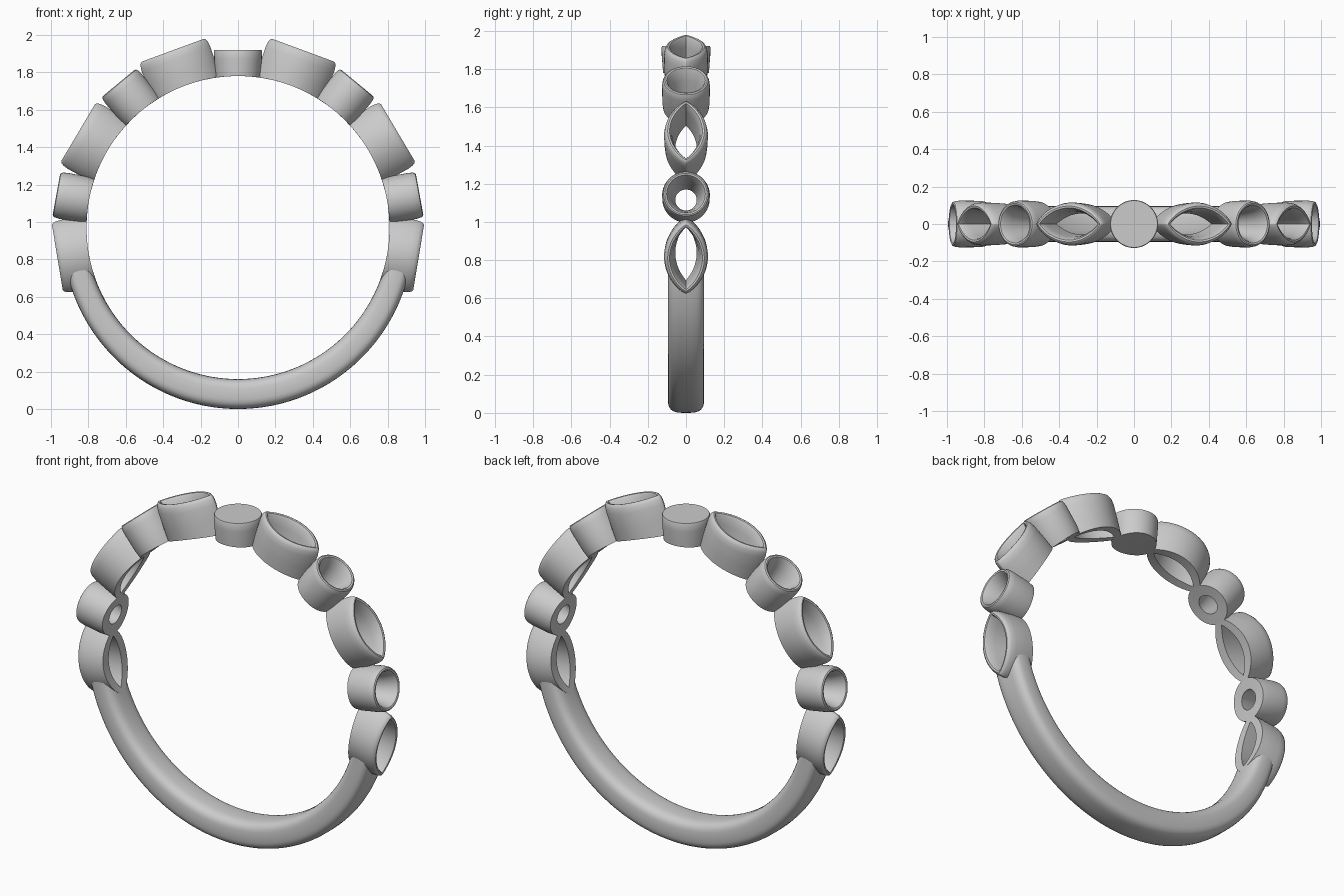
import bpy, bmesh
from math import sin, cos, pi, sqrt, asin, radians, copysign

if "Cube" in bpy.data.objects:
    bpy.data.objects.remove(bpy.data.objects["Cube"])

CZ, RI = 0.97, 0.81     # ring centre height and inner radius
N = 64                  # points around each setting


def finish(bm, name, angle=35):
    bmesh.ops.recalc_face_normals(bm, faces=bm.faces)
    me = bpy.data.meshes.new(name)
    bm.to_mesh(me)
    bm.free()
    ob = bpy.data.objects.new(name, me)
    bpy.context.collection.objects.link(ob)
    bpy.ops.object.select_all(action='DESELECT')
    ob.select_set(True)
    bpy.context.view_layer.objects.active = ob
    bpy.ops.object.shade_smooth_by_angle(angle=radians(angle))


def bridge(bm, a, b):
    n = len(a)
    for i in range(n):
        j = (i + 1) % n
        bm.faces.new((a[i], a[j], b[j], b[i]))


def setting(name, deg, rings, closed=True):
    """Loft rings (half length, half width, radius or None = finger hole, tip power)."""
    a = radians(deg)
    bm = bmesh.new()
    loops = []
    for L, W, R, p in rings:
        loop = []
        for i in range(N):
            th = 2 * pi * i / N
            t = L * cos(th)
            y = W * copysign(abs(sin(th)) ** p, sin(th))
            r = sqrt(RI * RI - t * t) if R is None else R
            loop.append(bm.verts.new((r * sin(a) + t * cos(a), y,
                                      CZ + r * cos(a) - t * sin(a))))
        loops.append(loop)
    for k in range(len(loops) - 1):
        bridge(bm, loops[k], loops[k + 1])
    if closed:
        bridge(bm, loops[-1], loops[0])
    else:
        bm.faces.new(loops[0])
        bm.faces.new(loops[-1])
    finish(bm, name)


def marquise(H):
    return [(.187, .109, None, 1.5), (.192, .113, H - .13, 1.5), (.195, .115, H - .05, 1.5),
            (.191, .111, H - .02, 1.5), (.184, .104, H - .005, 1.55), (.176, .096, H, 1.6),
            (.167, .086, H - .002, 1.7), (.160, .078, H - .015, 1.8),
            (.154, .069, H - .06, 1.9), (.147, .056, None, 1.9)]


def round_cup(H):
    prof = [(.119, None), (.124, H - .15), (.125, H - .04), (.122, H - .015), (.117, H - .004),
            (.110, H), (.101, H - .003), (.094, H - .015), (.078, H - .07), (.056, None)]
    return [(r, r, h, 1) for r, h in prof]


# solid round setting at the top
prof = [(.001, None), (.04, None), (.08, None), (.12, None), (.127, .90), (.128, .944), (.125, .95)]
setting("top_round_setting", 0, [(r, r, h, 1) for r, h in prof], closed=False)

# alternating pointed and round open settings on both shoulders
for side, s in (("right", 1), ("left", -1)):
    for i, (deg, H) in enumerate([(20.2, 1.01), (59.3, .994), (99.4, .979)]):
        setting(f"{side}_pointed_setting_{i + 1}", s * deg, marquise(H))
    for i, (deg, H) in enumerate([(39.5, 1.002), (79.7, .987)]):
        setting(f"{side}_round_setting_{i + 1}", s * deg, round_cup(H))

# band: swept rounded section, ends shaped to stay inside the wall of the last settings
bm = bmesh.new()
M, S = 32, 72
loops = []
for k in range(S + 1):
    v = k / S
    loop = []
    for i in range(M):
        th = 2 * pi * i / M
        y = .095 * copysign(abs(cos(th)) ** .62, cos(th))
        f = .5 + .5 * copysign(abs(sin(th)) ** .62, sin(th))
        start = radians(99.4) + asin(.172 / .9 * sqrt(max(0, 1 - abs(y) / .093)))
        a = start + (2 * pi - 2 * start) * v
        ro = .948 + .022 * sin(pi * v)
        r = RI + (ro - RI) * f
        loop.append(bm.verts.new((r * sin(a), y, CZ + r * cos(a))))
    loops.append(loop)
for k in range(S):
    bridge(bm, loops[k], loops[k + 1])
# close each end with strips joining the inner and outer edges of the section
for lp in (loops[0], loops[-1]):
    for i in range(M // 2):
        q = [lp[i], lp[i + 1], lp[-i - 1], lp[-i % M]]
        bm.faces.new(list(dict.fromkeys(q)))
finish(bm, "band", 50)
